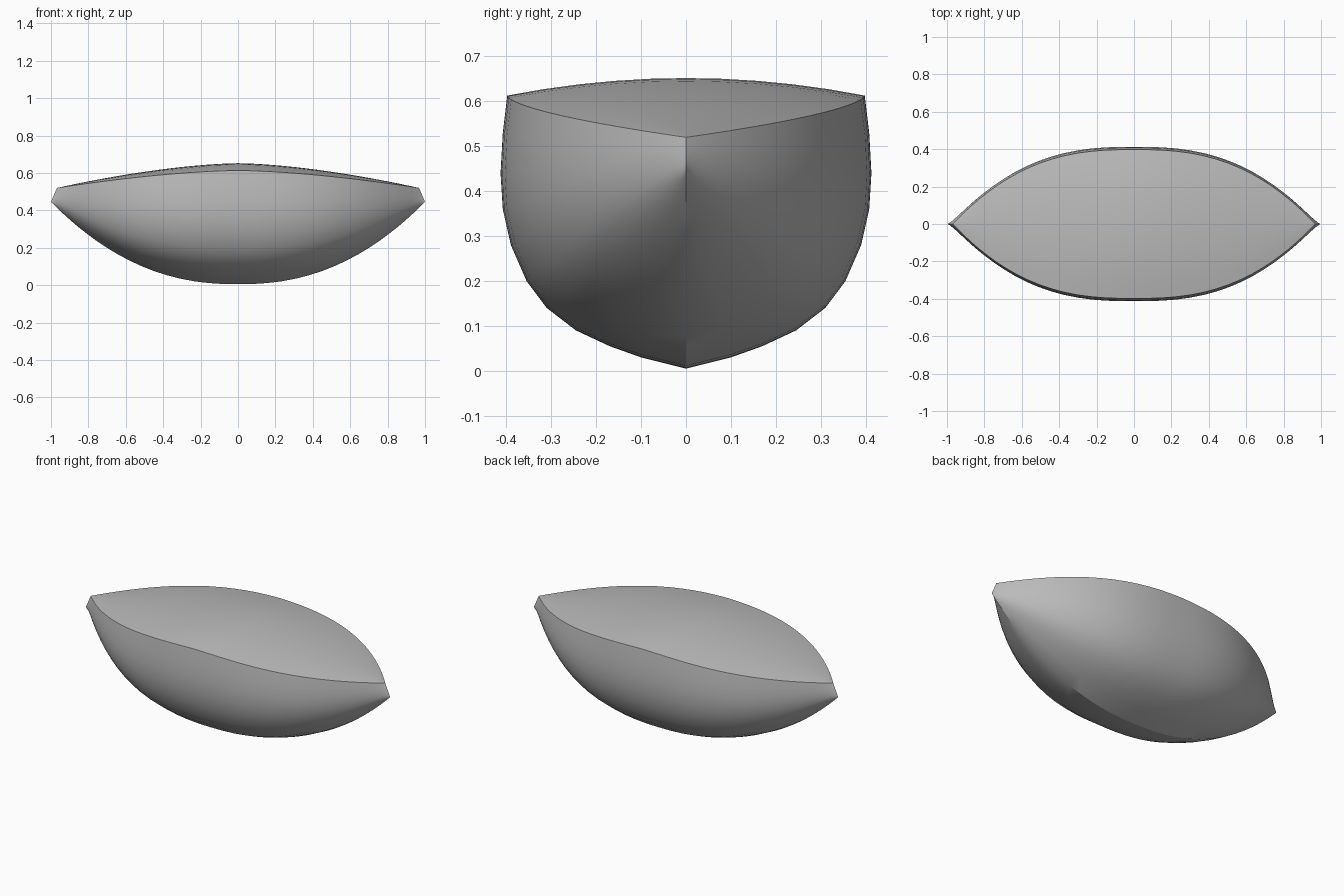
import bpy, bmesh, math

cube = bpy.data.objects.get("Cube")
if cube:
    bpy.data.objects.remove(cube, do_unlink=True)

STATIONS = 40
HALF_BEAM = 0.413

# Midship half section: share of half beam, height from keel up to deck edge
SECTION = [(0, 0.005), (0.1, 0.03), (0.17, 0.055), (0.245, 0.09), (0.31, 0.14),
           (0.355, 0.2), (0.39, 0.28), (0.408, 0.36), (0.413, 0.44),
           (0.408, 0.53), (0.398, 0.613)]
ROWS = [(y / HALF_BEAM, (z - 0.005) / 0.608) for y, z in SECTION]

grey = bpy.data.materials.new("plain_grey")
grey.use_nodes = True
COLOUR = (0.5, 0.5, 0.5, 1)
grey.diffuse_color = COLOUR
grey.node_tree.nodes["Principled BSDF"].inputs["Base Color"].default_value = COLOUR


def beam(t):
    return HALF_BEAM * (1 - abs(t) ** 2.6)


def keel(t):
    return 0.005 + 0.44 * abs(t) ** 2.29


def sheer(t):
    return 0.613 - 0.093 * abs(t) ** 1.6


def ridge(t):
    return 0.652 - 0.132 * abs(t) ** 1.6


def hull_ring(t):
    """Whole cross-section from one deck edge, under the keel, to the other."""
    half = [(t * (1 - 0.032 * v), beam(t) * w, keel(t) + v * (sheer(t) - keel(t)))
            for w, v in ROWS]
    return [(x, -y, z) for x, y, z in reversed(half)] + half[1:]


def deck_ring(t):
    """Cambered arc across the deck, edge to edge."""
    edge = beam(t) * ROWS[-1][0]
    steps = [i / 5 for i in range(-5, 6)]
    return [(t * 0.968, -u * edge, sheer(t) + (ridge(t) - sheer(t)) * (1 - u * u))
            for u in steps]


def loft(name, ring, angle):
    bm = bmesh.new()
    # Stations crowd together toward the pointed ends
    ts = [math.sin(math.pi / 2 * (2 * i / STATIONS - 1)) for i in range(STATIONS + 1)]
    grid = [[bm.verts.new(p) for p in ring(t)] for t in ts]
    for a, b in zip(grid, grid[1:]):
        for j in range(len(a) - 1):
            bm.faces.new((a[j], a[j + 1], b[j + 1], b[j]))
    bmesh.ops.remove_doubles(bm, verts=bm.verts, dist=0.0002)
    # Point every face away from the middle of the body
    for f in bm.faces:
        f.normal_update()
        c = f.calc_center_median()
        c.z -= 0.48
        if f.normal.dot(c) < 0:
            f.normal_flip()
    mesh = bpy.data.meshes.new(name)
    bm.to_mesh(mesh)
    bm.free()
    mesh.materials.append(grey)
    obj = bpy.data.objects.new(name, mesh)
    bpy.context.collection.objects.link(obj)
    bpy.ops.object.select_all(action='DESELECT')
    obj.select_set(True)
    bpy.context.view_layer.objects.active = obj
    bpy.ops.object.shade_smooth_by_angle(angle=math.radians(angle))


loft("hull", hull_ring, 26)
loft("deck", deck_ring, 40)
